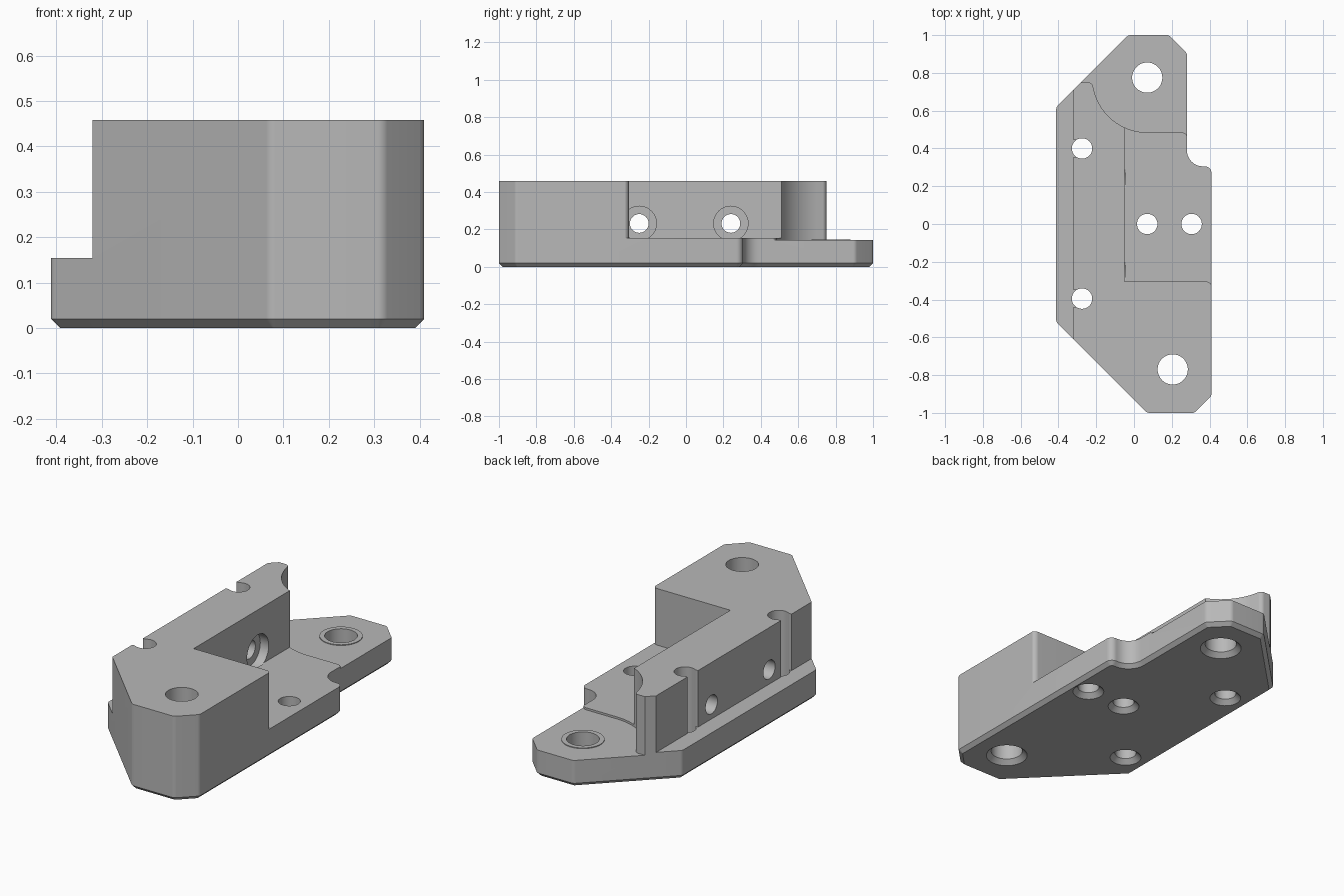
import bpy, bmesh, math
from mathutils import Vector, Matrix

if "Cube" in bpy.data.objects:
    bpy.data.objects.remove(bpy.data.objects["Cube"])

grey = bpy.data.materials.new("machined grey")
grey.diffuse_color = (0.48, 0.48, 0.48, 1)
grey.use_nodes = True
grey.node_tree.nodes["Principled BSDF"].inputs["Base Color"].default_value = grey.diffuse_color


def outline(points, seg=8):
    """Turn (x, y[, radius]) corners into a polyline with filleted corners."""
    out = []
    for i, p in enumerate(points):
        c = Vector(p[:2])
        r = p[2] if len(p) > 2 else 0
        if not r:
            out.append(c)
            continue
        a = (Vector(points[i - 1][:2]) - c).normalized()
        b = (Vector(points[(i + 1) % len(points)][:2]) - c).normalized()
        half = a.angle(b) / 2
        centre = c + (a + b).normalized() * r / math.sin(half)
        s = c + a * r / math.tan(half) - centre
        e = c + b * r / math.tan(half) - centre
        sweep = math.atan2(s.x * e.y - s.y * e.x, s.dot(e))
        for k in range(seg + 1):
            out.append(centre + Matrix.Rotation(sweep * k / seg, 2) @ s)
    return out


def finish(name, bm):
    bmesh.ops.recalc_face_normals(bm, faces=bm.faces)
    me = bpy.data.meshes.new(name)
    bm.to_mesh(me)
    bm.free()
    me.materials.append(grey)
    ob = bpy.data.objects.new(name, me)
    bpy.context.collection.objects.link(ob)
    return ob


def prism(name, pts, z0, z1, chamfer=0):
    bm = bmesh.new()
    bottom = bm.faces.new([bm.verts.new((p[0], p[1], z0)) for p in pts])
    top = bm.faces.new([bm.verts.new((p[0], p[1], z1)) for p in pts])
    n = len(pts)
    lo, hi = list(bottom.verts), list(top.verts)
    for i in range(n):
        j = (i + 1) % n
        bm.faces.new((lo[i], lo[j], hi[j], hi[i]))
    bmesh.ops.recalc_face_normals(bm, faces=bm.faces)
    if chamfer:
        bmesh.ops.inset_region(bm, faces=[bottom], thickness=chamfer, use_even_offset=True)
        inner = set(bottom.verts)
        for v in bm.verts:
            if v not in inner and v.co.z < z0 + 1e-5:
                v.co.z = z0 + chamfer
    return finish(name, bm)


def cone(name, start, end, r1, r2, seg=48):
    start, end = Vector(start), Vector(end)
    d = end - start
    m = Matrix.Translation((start + end) / 2) @ d.to_track_quat('Z', 'Y').to_matrix().to_4x4()
    bm = bmesh.new()
    bmesh.ops.create_cone(bm, cap_ends=True, segments=seg, radius1=r1, radius2=r2,
                          depth=d.length, matrix=m)
    return finish(name, bm)


def cut(ob, cutter):
    mod = ob.modifiers.new("cut", 'BOOLEAN')
    mod.operation, mod.solver, mod.object = 'DIFFERENCE', 'EXACT', cutter
    bpy.context.view_layer.objects.active = ob
    bpy.ops.object.modifier_apply(modifier=mod.name)
    bpy.data.objects.remove(cutter)


def rect(x0, x1, y0, y1):
    return [(x0, y0), (x1, y0), (x1, y1), (x0, y1)]


# Full-height body with chamfered underside
body = prism("bracket_body", outline([
    (-0.03, 1, .03), (-0.412, 0.618, .03), (-0.412, -0.518, .03), (0.07, -1, .03),
    (0.32, -1, .03), (0.41, -0.91, .03), (0.41, 0.305, .035), (0.28, 0.305, .085),
    (0.28, 0.905, .03), (0.185, 1, .03)]), 0, 0.458, 0.02)

# Side ledge
cut(body, prism("ledge_cutter", rect(-0.6, -0.32, -1.2, 1.2), 0.154, 0.6))

# Open pocket
cut(body, prism("pocket_cutter", outline([
    (-0.05, -0.305), (0.413, -0.305, .03), (0.413, -0.6), (0.6, -0.6),
    (0.6, 0.6), (-0.05, 0.6)]), 0.154, 0.6))

# Mounting ear, cleared by an arc concentric with its hole
ear = (0.07, 0.775)
arc = [(ear[0] + .29 * math.cos(math.radians(a)), ear[1] + .29 * math.sin(math.radians(a)))
       for a in range(270, 194, -5)]
cut(body, prism("ear_cutter", outline(
    [(0.6, 0.42), (0.283, 0.42), (0.283, 0.485, .03)] + arc +
    [(-0.222, 0.75, .025), (-0.6, 0.75), (-0.6, 1.2), (0.6, 1.2)]), 0.143, 0.6))

# Low raised ring around the ear hole
boss = cone("ear_ring", (*ear, 0.13), (*ear, 0.147), 0.105, 0.105)
cut(boss, cone("ring_cutter", (*ear, 0), (*ear, 0.3), 0.08, 0.08))

# Vertical through holes, countersunk underneath
for x, y, r in [(*ear, .08), (0.205, -0.77, .08), (0.07, 0, .054), (0.305, 0, .054),
                (-0.275, 0.4, .054), (-0.275, -0.395, .054)]:
    cut(body, cone("hole_cutter", (x, y, -0.1), (x, y, 0.7), r, r))
    cut(body, cone("sink_cutter", (x, y, -0.01), (x, y, 0.025), r + .035, r))

# Open mouths of the two side grooves
for y in (0.4, -0.395):
    cut(body, prism("groove_cutter", rect(-0.4, -0.285, y - .045, y + .045), 0.154, 0.6))

# Cross holes through the wall, counterbored on the pocket side
for y in (-0.25, 0.24):
    cut(body, cone("cross_cutter", (-0.5, y, 0.232), (0.1, y, 0.232), .05, .05))
    cut(body, cone("bore_cutter", (-0.1, y, 0.232), (-0.045, y, 0.232), .092, .092))

# Smooth curved walls, keep machined edges sharp
for ob in (body, boss):
    bpy.ops.object.select_all(action='DESELECT')
    ob.select_set(True)
    bpy.context.view_layer.objects.active = ob
    bpy.ops.object.shade_smooth_by_angle(angle=math.radians(25))
